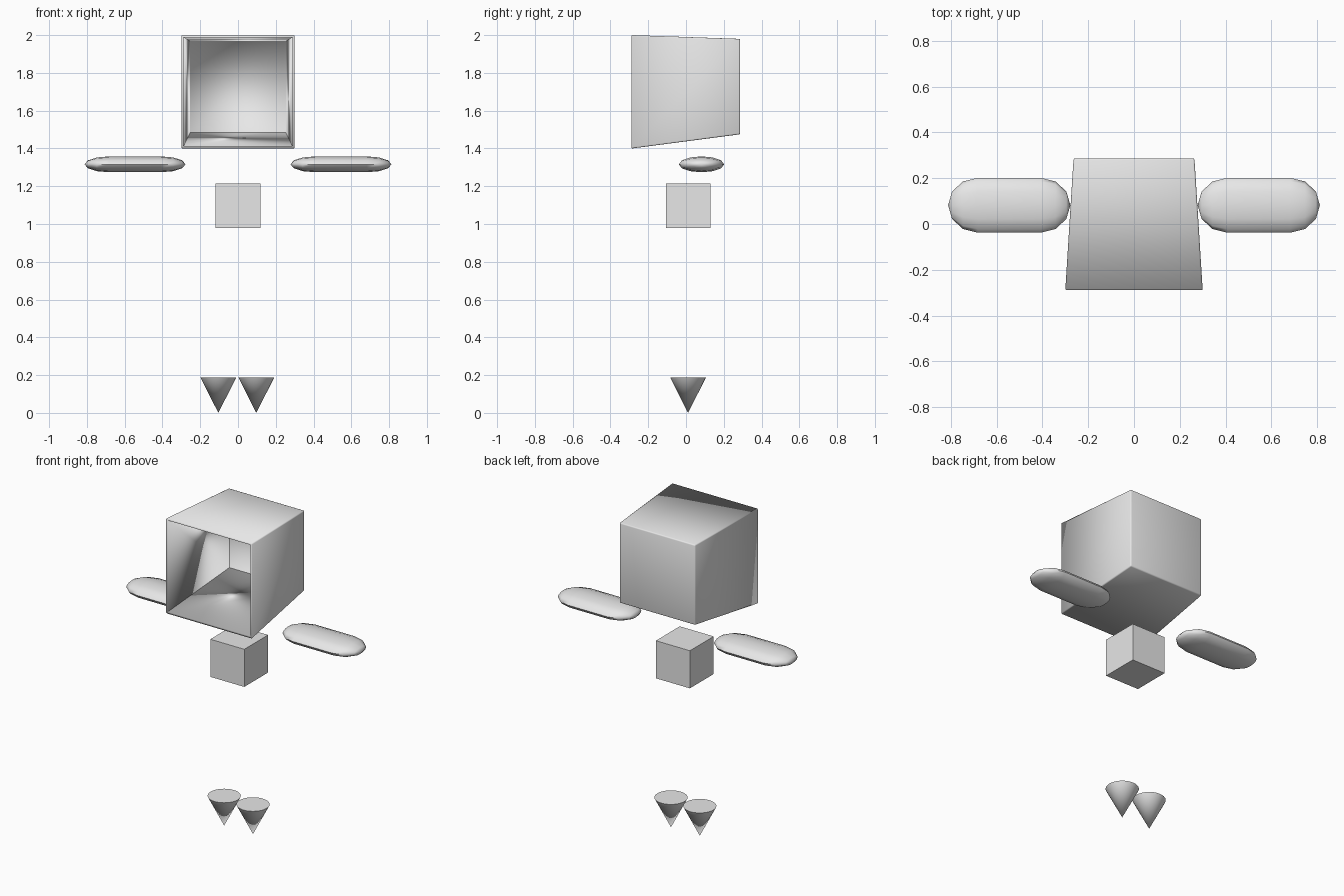
import bpy, bmesh, math
from mathutils import Matrix, Vector

if "Cube" in bpy.data.objects:
    bpy.data.objects.remove(bpy.data.objects["Cube"])

grey = bpy.data.materials.new("plain grey")
grey.diffuse_color = (0.8, 0.8, 0.8, 1)
grey.use_nodes = True
grey.node_tree.nodes["Principled BSDF"].inputs["Base Color"].default_value = grey.diffuse_color


def add_part(name, bm, smooth_angle=None):
    bmesh.ops.recalc_face_normals(bm, faces=bm.faces)
    mesh = bpy.data.meshes.new(name)
    bm.to_mesh(mesh)
    bm.free()
    mesh.materials.append(grey)
    obj = bpy.data.objects.new(name, mesh)
    bpy.context.collection.objects.link(obj)
    if smooth_angle:
        bpy.ops.object.select_all(action='DESELECT')
        obj.select_set(True)
        bpy.context.view_layer.objects.active = obj
        bpy.ops.object.shade_smooth_by_angle(angle=math.radians(smooth_angle))
    return obj


# Hollow head: tapered box, open at the front, with thin walls
def rectangle(half_x, y, low, high):
    return [(-half_x, y, low), (half_x, y, low), (half_x, y, high), (-half_x, y, high)]


bm = bmesh.new()
front = [bm.verts.new(p) for p in rectangle(0.30, -0.287, 1.40, 2.0)]
back = [bm.verts.new(p) for p in rectangle(0.264, 0.287, 1.475, 1.98)]
bm.faces.new(back)
for i in range(4):
    j = (i + 1) % 4
    bm.faces.new((front[i], front[j], back[j], back[i]))
bmesh.ops.recalc_face_normals(bm, faces=bm.faces)
if sum((f.normal.dot(f.calc_center_median() - Vector((0, 0, 1.7))) for f in bm.faces)) < 0:
    bmesh.ops.reverse_faces(bm, faces=bm.faces)
edges = [e for e in bm.edges if not e.is_boundary]
bmesh.ops.bevel(bm, geom=edges, offset=0.007, segments=2, profile=0.5, affect='EDGES')
head = add_part("hollow_head", bm, 50)
walls = head.modifiers.new("walls", 'SOLIDIFY')
walls.thickness = 0.012
walls.offset = -1

# Body cube
bm = bmesh.new()
bmesh.ops.create_cube(bm, size=0.237, matrix=Matrix.Translation((0, 0.012, 1.097)))
add_part("body", bm)


# Arms: flattened capsules
def add_arm(name, centre_x):
    bm = bmesh.new()
    bmesh.ops.create_uvsphere(bm, u_segments=12, v_segments=6, radius=1)
    # split the middle ring into two so the ends become caps
    middle = [e for e in bm.edges if all(abs(v.co.z) < 1e-4 for v in e.verts)]
    bmesh.ops.bevel(bm, geom=middle, offset=0.05, segments=1, affect='EDGES')
    for v in bm.verts:
        p = v.co.copy()
        if abs(p.z) < 0.2:
            ring = math.hypot(p.x, p.y)
            p.x, p.y = p.x / ring, p.y / ring
            along = math.copysign(0.137, p.z)
        else:
            along = p.z * 0.13 + math.copysign(0.137, p.z)
        v.co = (centre_x + along, 0.082 + p.x * 0.12, 1.316 + p.y * 0.042)
    add_part(name, bm, 60)


add_arm("left_arm", -0.545)
add_arm("right_arm", 0.545)

# Feet: cones standing on their tips
for name, x in (("left_foot", -0.104), ("right_foot", 0.097)):
    bm = bmesh.new()
    bmesh.ops.create_cone(bm, cap_ends=True, segments=32, radius1=0, radius2=0.095,
                          depth=0.188, matrix=Matrix.Translation((x, 0.011, 0.094)))
    bmesh.ops.remove_doubles(bm, verts=bm.verts, dist=0.0001)
    add_part(name, bm, 40)
